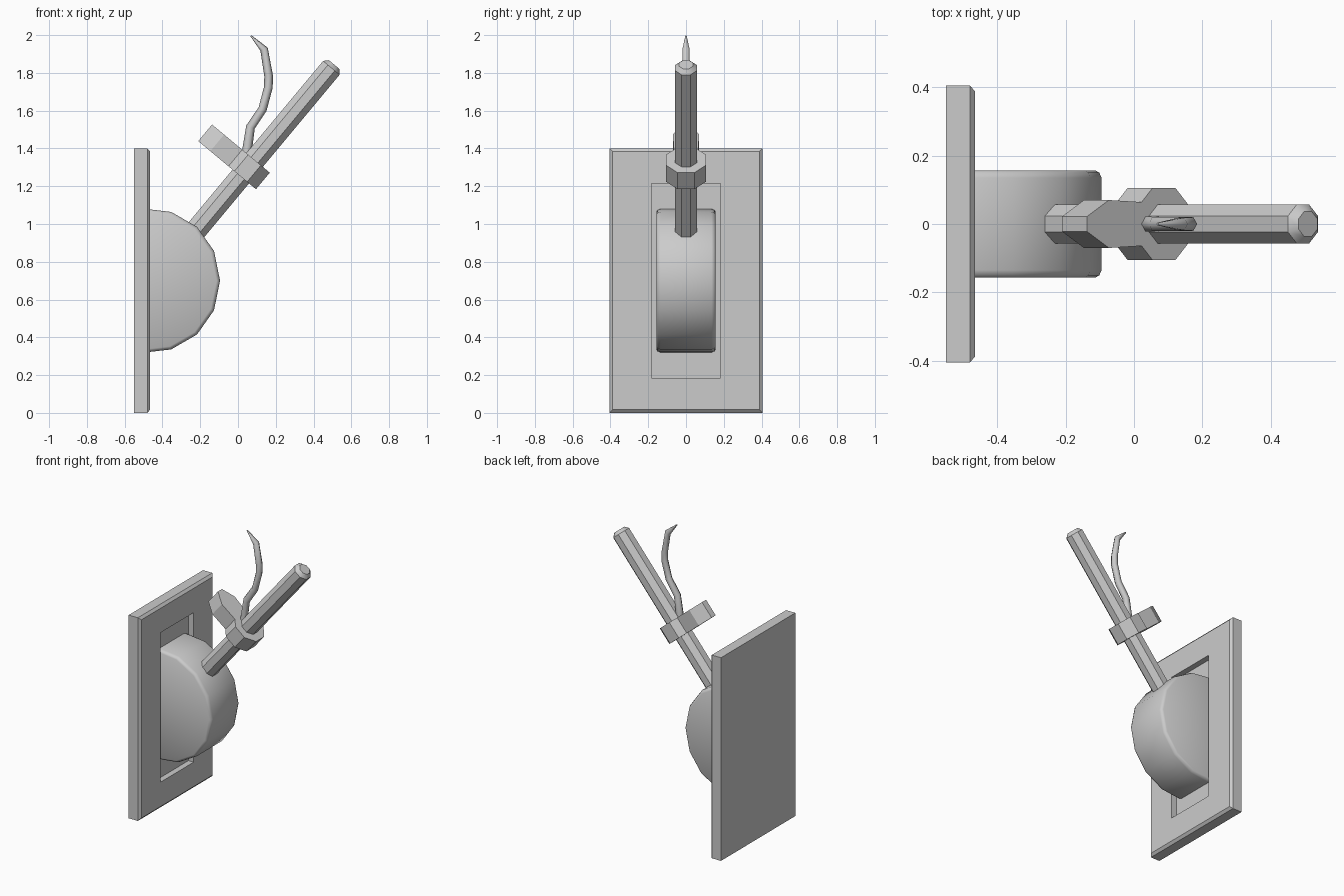
import bpy, bmesh, math
from mathutils import Vector

if "Cube" in bpy.data.objects:
    bpy.data.objects.remove(bpy.data.objects["Cube"])


def loft(name, rings, smooth=None):
    """Skin a list of equal-length rings and cap both ends."""
    bm = bmesh.new()
    vs = [[bm.verts.new(p) for p in r] for r in rings]
    n = len(rings[0])
    for a, b in zip(vs, vs[1:]):
        for i in range(n):
            j = (i + 1) % n
            bm.faces.new((a[i], a[j], b[j], b[i]))
    bm.faces.new(vs[0][::-1])
    bm.faces.new(vs[-1])
    bmesh.ops.recalc_face_normals(bm, faces=bm.faces)
    me = bpy.data.meshes.new(name)
    bm.to_mesh(me)
    bm.free()
    ob = bpy.data.objects.new(name, me)
    bpy.context.collection.objects.link(ob)
    if smooth:
        bpy.ops.object.select_all(action='DESELECT')
        bpy.context.view_layer.objects.active = ob
        ob.select_set(True)
        bpy.ops.object.shade_smooth_by_angle(angle=math.radians(smooth))
    return ob


def rect(x, w, z0, z1):
    return [(x, -w, z0), (x, w, z0), (x, w, z1), (x, -w, z1)]


# Wall plate with chamfered front rim and recessed slot
loft("wall_plate", [
    rect(-0.55, 0.405, 0.0, 1.4),
    rect(-0.48, 0.405, 0.0, 1.4),
    rect(-0.465, 0.388, 0.017, 1.383),
    rect(-0.465, 0.182, 0.185, 1.215),
    rect(-0.505, 0.182, 0.185, 1.215)])

# Half-round pivot housing with softened rims
half = [(0.0, 0.380), (0.044, 0.377), (0.156, 0.364), (0.293, 0.285), (0.383, 0.157)]
outline = half + [(0.415, 0.0)] + [(x, -z) for x, z in reversed(half)]


def disc(y, s):
    return [(-0.51 + x * s, y, 0.7 + z * s) for x, z in outline]


loft("pivot_housing", [disc(-0.157, 0.955), disc(-0.150, 0.985), disc(-0.135, 1.0),
                       disc(0.135, 1.0), disc(0.150, 0.985), disc(0.157, 0.955)], 40)

# Lever frame: d runs along the lever, n points across it
d = Vector((0.64, 0, 0.768))
n = Vector((0.768, 0, -0.64))
y_axis = Vector((0, 1, 0))


def on_lever(t, u, y):
    return d * t + n * (u - 0.79) + y_axis * y


def octagon(t, flat):
    r = flat / math.cos(math.pi / 8)
    return [on_lever(t, r * math.cos(a), r * math.sin(a))
            for a in (math.pi / 8 + k * math.pi / 4 for k in range(8))]


# Lever rod with chamfered tip
loft("lever", [octagon(0.45, 0.057), octagon(1.720, 0.057), octagon(1.743, 0.036)], 35)

# Keyhole-shaped collar clamped around the lever
side = [(0.105, 0.044), (0.044, 0.105), (-0.044, 0.105), (-0.085, 0.064),
        (-0.21, 0.07), (-0.293, 0.022)]
key = side + [(u, -y) for u, y in reversed(side)]
loft("lever_collar", [[on_lever(t, u, y) for u, y in key] for t in (0.971, 1.085)])

# Curved tapering tendril rising from the collar: x, z, radius
path = [(0.035, 1.30, 0.027), (0.048, 1.39, 0.026), (0.066, 1.513, 0.024),
        (0.130, 1.608, 0.023), (0.161, 1.725, 0.023), (0.162, 1.785, 0.023),
        (0.138, 1.925, 0.021), (0.069, 1.996, 0.004)]
pts = [Vector((x, 0, z)) for x, z, r in path]
rings = []
for i, p in enumerate(pts):
    t = (pts[min(i + 1, len(pts) - 1)] - pts[max(i - 1, 0)]).normalized()
    across = y_axis.cross(t)
    rings.append([p + path[i][2] * (across * math.cos(k * math.pi / 3)
                                    + y_axis * math.sin(k * math.pi / 3)) for k in range(6)])
loft("tendril", rings, 62)
